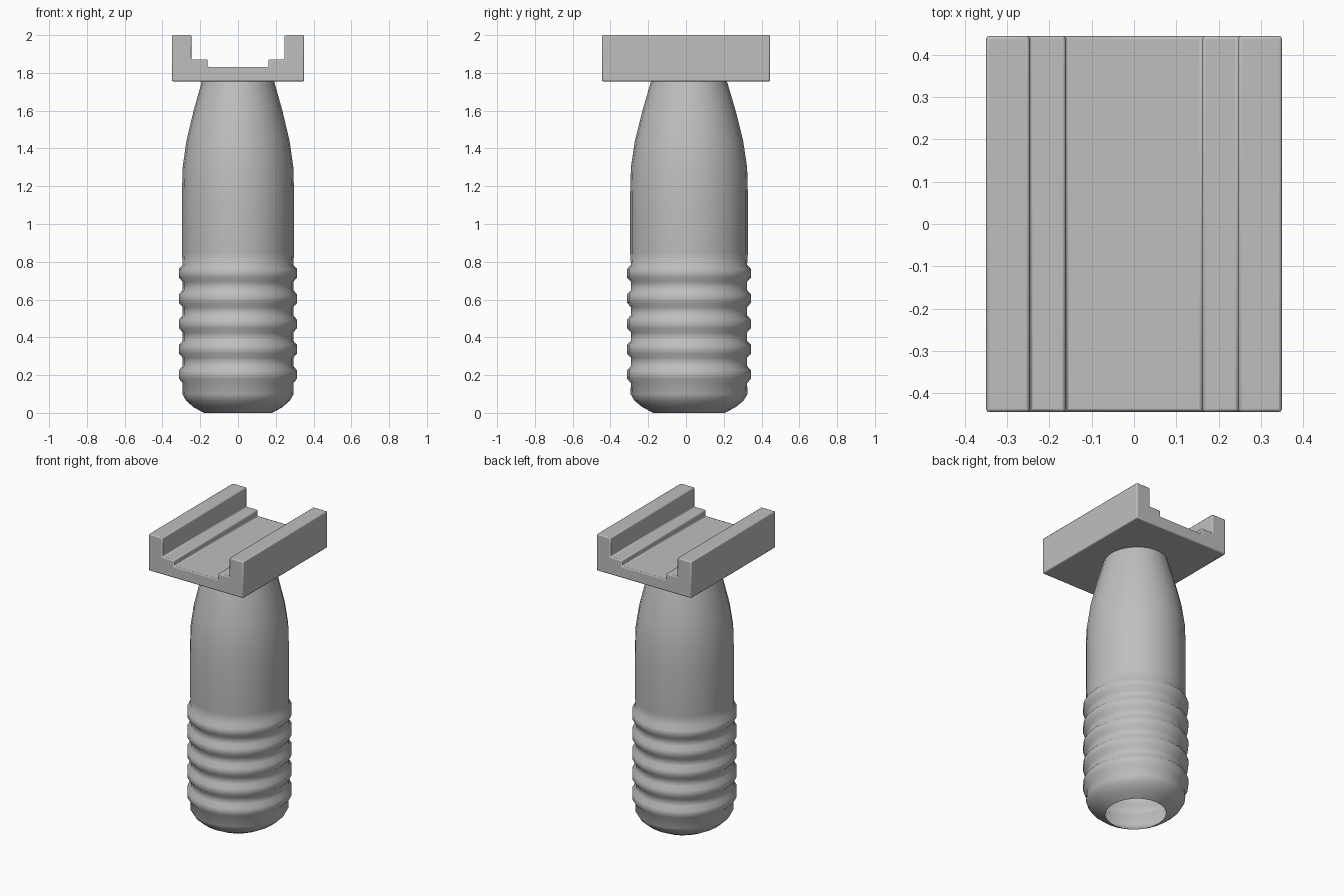
import bpy, bmesh, math

cube = bpy.data.objects.get("Cube")
if cube:
    bpy.data.objects.remove(cube)

grey = bpy.data.materials.new("plain grey")
grey.use_nodes = True
colour = (0.52, 0.52, 0.52, 1)
grey.diffuse_color = colour
grey.node_tree.nodes["Principled BSDF"].inputs["Base Color"].default_value = colour


def finish(name, bm, angle):
    """Turn a bmesh into a named, shaded object."""
    mesh = bpy.data.meshes.new(name)
    bm.to_mesh(mesh)
    bm.free()
    mesh.materials.append(grey)
    obj = bpy.data.objects.new(name, mesh)
    bpy.context.collection.objects.link(obj)
    bpy.ops.object.select_all(action='DESELECT')
    obj.select_set(True)
    bpy.context.view_layer.objects.active = obj
    bpy.ops.object.shade_smooth_by_angle(angle=math.radians(angle))
    return obj


# Grip: hollow oval shell, open at the bottom, with five raised rings
profile = [(0.18, 0.0), (0.235, 0.03), (0.275, 0.065), (0.295, 0.1)]
for i in range(5):
    c = 0.203 + 0.134 * i
    profile += [(0.293, c - 0.045), (0.313, c - 0.022),
                (0.313, c + 0.022), (0.293, c + 0.045)]
profile += [(0.297, 0.85), (0.297, 1.15), (0.293, 1.3), (0.273, 1.44),
            (0.235, 1.6), (0.19, 1.76)]
SIDES = 24
bm = bmesh.new()
rings = []
for r, z in profile:
    rings.append([bm.verts.new((r * math.cos(a), 1.05 * r * math.sin(a) + 0.016, z))
                  for a in (math.tau * k / SIDES for k in range(SIDES))])
for low, high in zip(rings, rings[1:]):
    for k in range(SIDES):
        n = (k + 1) % SIDES
        bm.faces.new((low[k], low[n], high[n], high[k]))
finish("ribbed_grip", bm, 60)

# Rail mount: stepped channel section, extruded front to back
half = [(0.35, 1.755), (0.35, 2.0), (0.247, 2.0), (0.247, 1.872),
        (0.162, 1.872), (0.162, 1.832)]
section = half + [(-x, z) for x, z in reversed(half)]
bm = bmesh.new()
face = bm.faces.new([bm.verts.new((x, -0.445, z)) for x, z in section])
ext = bmesh.ops.extrude_face_region(bm, geom=[face])
bmesh.ops.translate(bm, vec=(0, 0.89, 0),
                    verts=[v for v in ext["geom"] if isinstance(v, bmesh.types.BMVert)])
bmesh.ops.recalc_face_normals(bm, faces=bm.faces)
mount = finish("rail_mount", bm, 30)
bevel = mount.modifiers.new("soft edges", 'BEVEL')
bevel.width = 0.007
bevel.segments = 2
bevel.limit_method = 'ANGLE'
